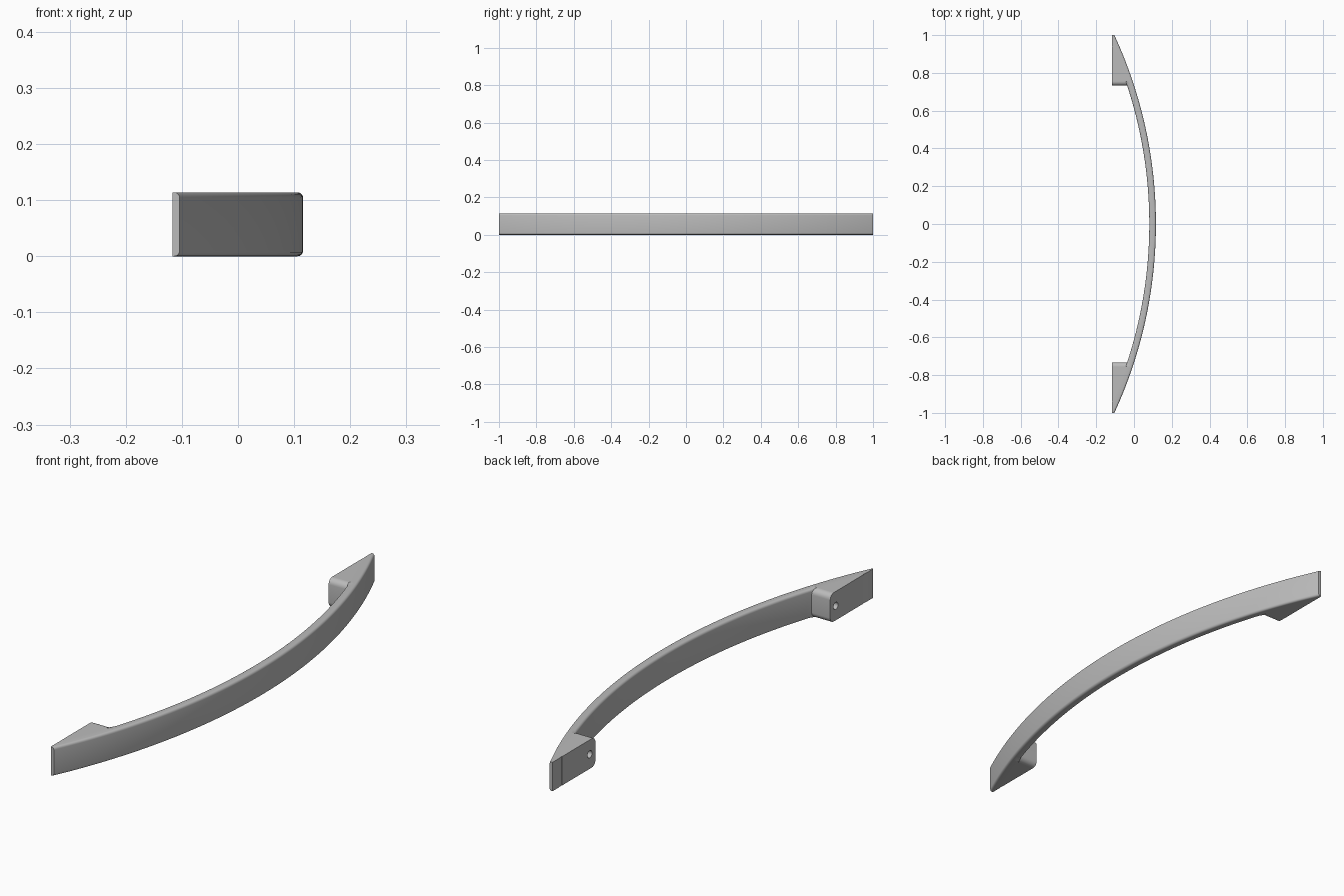
import bpy, bmesh
from math import sqrt, sin, cos, pi, radians

if "Cube" in bpy.data.objects:
    bpy.data.objects.remove(bpy.data.objects["Cube"])

HEIGHT, BACK = 0.114, -0.117
R_OUT, R_IN, CENTRE = 2.383, 2.348, -2.267
FOOT_START, FOOT_ROUND = 0.732, 0.022

metal = bpy.data.materials.new("grey metal")
metal.use_nodes = True
colour = (0.5, 0.5, 0.5, 1)
metal.diffuse_color = colour
metal.node_tree.nodes["Principled BSDF"].inputs["Base Color"].default_value = colour


def outer(y):
    return CENTRE + sqrt(R_OUT**2 - y * y)


def inner(y):
    return max(BACK, CENTRE + sqrt(R_IN**2 - y * y))


def section(x0, x1, z0, z1, y, r_back=0, r_front=0, steps=5):
    """Rounded rectangle in the xz plane, with its own radius front and back."""
    points = []
    corners = [(x1, z1, -1, -1, r_front), (x0, z1, 1, -1, r_back),
               (x0, z0, 1, 1, r_back), (x1, z0, -1, 1, r_front)]
    for k, (x, z, sx, sz, r) in enumerate(corners):
        for i in range(steps):
            a = pi / 2 * (k + i / (steps - 1))
            points.append((x + sx * r + r * cos(a), y, z + sz * r + r * sin(a)))
    return points


def loft(name, sections):
    """Skin a row of matching sections and cap both ends."""
    bm = bmesh.new()
    rings = [[bm.verts.new(p) for p in s] for s in sections]
    n = len(rings[0])
    for a, b in zip(rings, rings[1:]):
        for i in range(n):
            j = (i + 1) % n
            bm.faces.new((a[i], a[j], b[j], b[i]))
    bm.faces.new(rings[0])
    bm.faces.new(rings[-1])
    bmesh.ops.remove_doubles(bm, verts=bm.verts, dist=1e-5)
    bmesh.ops.recalc_face_normals(bm, faces=bm.faces)
    mesh = bpy.data.meshes.new(name)
    bm.to_mesh(mesh)
    bm.free()
    obj = bpy.data.objects.new(name, mesh)
    bpy.context.collection.objects.link(obj)
    mesh.materials.append(metal)
    return obj


def make_active(obj):
    bpy.ops.object.select_all(action="DESELECT")
    obj.select_set(True)
    bpy.context.view_layer.objects.active = obj


# Curved bar, rounded at the back only between the feet
joint = FOOT_START + FOOT_ROUND
half = [joint * i / 28 for i in range(29)]
half += [joint + 0.001 + (0.999 - joint) * i / 12 for i in range(13)]
ys = [-y for y in reversed(half[1:])] + half
bar = loft("curved_bar", [
    section(inner(y), outer(y), 0, HEIGHT, y,
            0.01 if abs(y) <= joint else 0, 0.01) for y in ys])

# Foot: wedge behind the bar with a rounded inner end
slices = []
for i in range(7):
    a = pi / 2 * i / 6
    y = FOOT_START + FOOT_ROUND * (1 - cos(a))
    drop = FOOT_ROUND * (1 - sin(a))
    slices.append(section(BACK, inner(y) + 0.014, drop, HEIGHT - drop, y))
for i in range(13):
    y = joint + 0.001 + (0.94 - joint) * i / 12
    slices.append(section(BACK, inner(y) + 0.0005, 0, HEIGHT, y))
foot = loft("mounting_feet", slices)

# Screw hole in the back of the foot, then mirror to the other end
bpy.ops.mesh.primitive_cylinder_add(
    vertices=24, radius=0.014, depth=0.12,
    location=(BACK, 0.767, HEIGHT / 2), rotation=(0, pi / 2, 0))
cutter = bpy.context.object
cutter.name = "screw_hole_cutter"
cutter.hide_render = True
cutter.data.materials.append(metal)
make_active(foot)
cut = foot.modifiers.new("screw hole", "BOOLEAN")
cut.operation, cut.solver, cut.object = "DIFFERENCE", "EXACT", cutter
bpy.ops.object.modifier_apply(modifier=cut.name)
bpy.data.objects.remove(cutter)
mirror = foot.modifiers.new("other end", "MIRROR")
mirror.use_axis = (False, True, False)
bpy.ops.object.modifier_apply(modifier=mirror.name)

for part in (bar, foot):
    make_active(part)
    bpy.ops.object.shade_smooth_by_angle(angle=radians(30))
